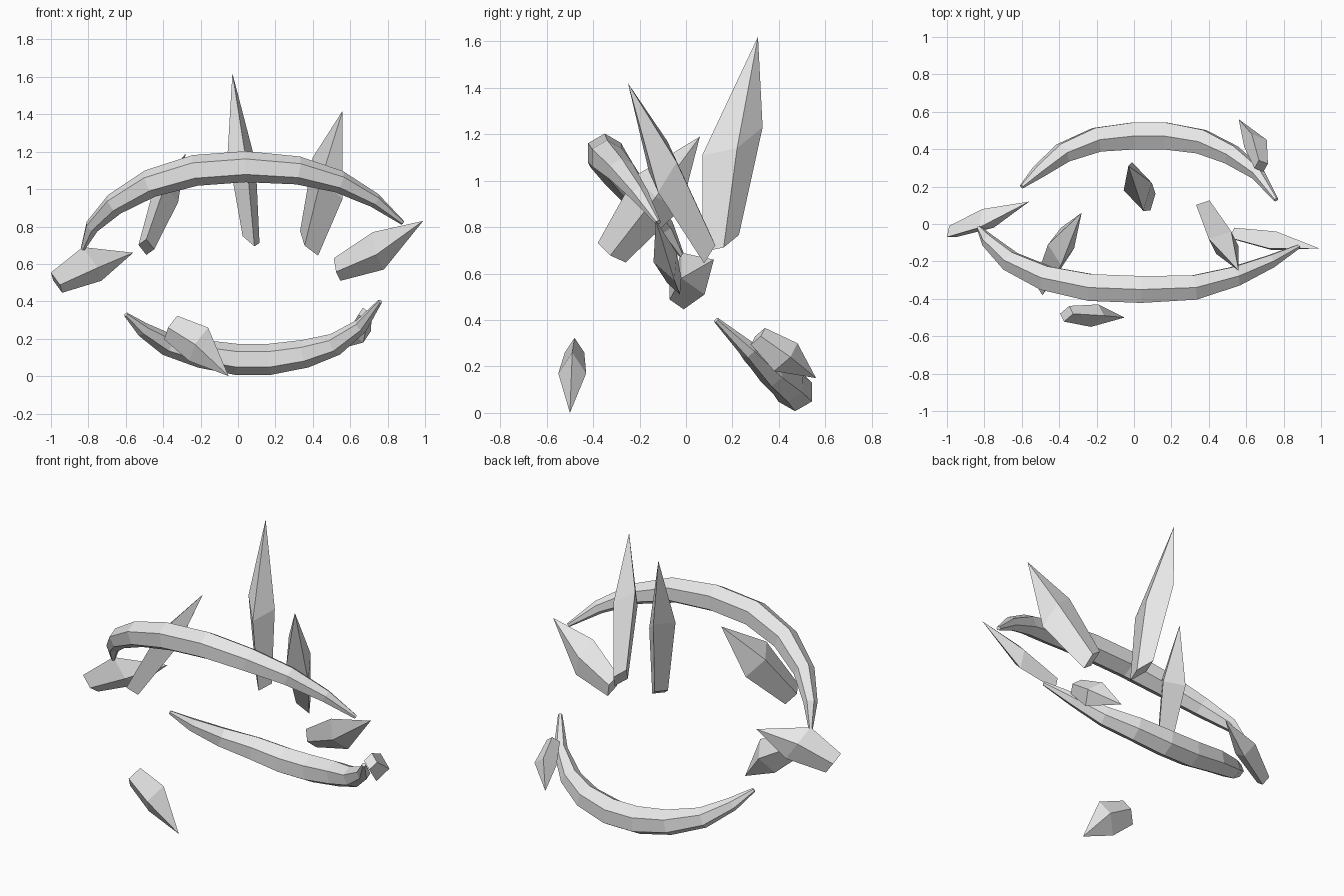
import bpy
import bmesh
import math
from mathutils import Vector

cube = bpy.data.objects.get("Cube")
if cube:
    bpy.data.objects.remove(cube, do_unlink=True)

stone = bpy.data.materials.new("pale_grey_stone")
stone.use_nodes = True
stone.diffuse_color = (0.8, 0.8, 0.8, 1)
stone.node_tree.nodes["Principled BSDF"].inputs["Base Color"].default_value = stone.diffuse_color


def finish(name, bm):
    """Turn a bmesh into a flat-shaded object."""
    bmesh.ops.recalc_face_normals(bm, faces=bm.faces)
    mesh = bpy.data.meshes.new(name)
    bm.to_mesh(mesh)
    bm.free()
    mesh.materials.append(stone)
    obj = bpy.data.objects.new(name, mesh)
    bpy.context.collection.objects.link(obj)
    return obj


def bridge(bm, lower, upper):
    """Join two rings with quads."""
    count = len(lower)
    for i in range(count):
        j = (i + 1) % count
        bm.faces.new((lower[i], lower[j], upper[j], upper[i]))


def shard(name, base, middle, tip, wide, thin, base_scale=0.6):
    """Four-sided crystal: small flat base, wide waist, pointed tip."""
    bm = bmesh.new()
    wide, thin = Vector(wide), Vector(thin)
    corners = (wide, thin, -wide, -thin)
    foot = [bm.verts.new(Vector(base) + c * base_scale) for c in corners]
    waist = [bm.verts.new(Vector(middle) + c) for c in corners]
    point = bm.verts.new(tip)
    bm.faces.new(foot)
    bridge(bm, foot, waist)
    for i in range(len(waist)):
        bm.faces.new((waist[i], waist[(i + 1) % len(waist)], point))
    finish(name, bm)


def crescent(name, path, sides=6, end_radius=0.012, swell=0.072):
    """Hexagonal bar swept along a path, tapering to both ends."""
    bm = bmesh.new()
    points = [Vector(p) for p in path]
    last = len(points) - 1
    corner = Vector((0, math.cos(math.pi / 6), math.sin(math.pi / 6)))
    rings = []
    for i, centre in enumerate(points):
        tangent = (points[min(i + 1, last)] - points[max(i - 1, 0)]).normalized()
        across = (corner - tangent * corner.dot(tangent)).normalized()
        outward = tangent.cross(across)
        radius = end_radius + swell * max(0, math.sin(math.pi * i / last)) ** 0.9
        ring = []
        for k in range(sides):
            angle = math.tau * k / sides
            offset = across * math.cos(angle) + outward * math.sin(angle)
            ring.append(bm.verts.new(centre + offset * radius))
        rings.append(ring)
    for lower, upper in zip(rings, rings[1:]):
        bridge(bm, lower, upper)
    bm.faces.new(rings[0])
    bm.faces.new(rings[-1])
    finish(name, bm)


# Two halves of the broken tilted ring
crescent("upper_crescent", [
    (-0.83, -0.02, 0.68), (-0.78, -0.09, 0.8), (-0.66, -0.2, 0.92),
    (-0.47, -0.29, 1.03), (-0.23, -0.34, 1.1), (0.04, -0.35, 1.12),
    (0.32, -0.34, 1.1), (0.54, -0.28, 1.04), (0.73, -0.2, 0.94),
    (0.88, -0.12, 0.82)])
crescent("lower_crescent", [
    (-0.6, 0.2, 0.33), (-0.51, 0.28, 0.25), (-0.38, 0.38, 0.17),
    (-0.2, 0.45, 0.12), (-0.01, 0.47, 0.09), (0.17, 0.47, 0.09),
    (0.36, 0.44, 0.12), (0.52, 0.37, 0.17), (0.66, 0.27, 0.27),
    (0.76, 0.13, 0.4)])

# Floating crystals
shard("tall_back_shard", base=(0.07, 0.15, 0.73), middle=(0.02, 0.2, 1.17),
      tip=(-0.03, 0.31, 1.62), wide=(-0.03, 0.13, 0.06), thin=(0.075, 0.02, -0.03))
shard("tall_left_shard", base=(0.38, 0.09, 0.71), middle=(0.48, -0.1, 1.06),
      tip=(0.56, -0.25, 1.42), wide=(0.08, -0.02, -0.11), thin=(0.04, 0.06, 0.02))
shard("tall_right_shard", base=(-0.49, -0.32, 0.69), middle=(-0.39, -0.12, 0.95),
      tip=(-0.28, 0.06, 1.19), wide=(0, 0.1, -0.07), thin=(-0.07, 0.01, 0.02))
shard("left_end_shard", base=(0.53, -0.05, 0.57), middle=(0.75, -0.09, 0.67),
      tip=(0.99, -0.13, 0.83), wide=(-0.03, -0.04, 0.1), thin=(0.01, 0.05, 0.02))
shard("right_end_shard", base=(-0.97, -0.04, 0.5), middle=(-0.78, 0.03, 0.6),
      tip=(-0.56, 0.12, 0.66), wide=(-0.05, -0.05, 0.09), thin=(0.03, -0.05, -0.02))
shard("low_front_shard", base=(-0.36, -0.48, 0.26), middle=(-0.21, -0.49, 0.17),
      tip=(-0.05, -0.5, 0), wide=(0.05, 0, 0.09), thin=(0.02, 0.06, 0),
      base_scale=0.7)
shard("low_back_shard", base=(0.68, 0.31, 0.33), middle=(0.65, 0.43, 0.24),
      tip=(0.56, 0.56, 0.15), wide=(-0.02, 0.05, 0.06), thin=(0.06, 0.02, 0))
